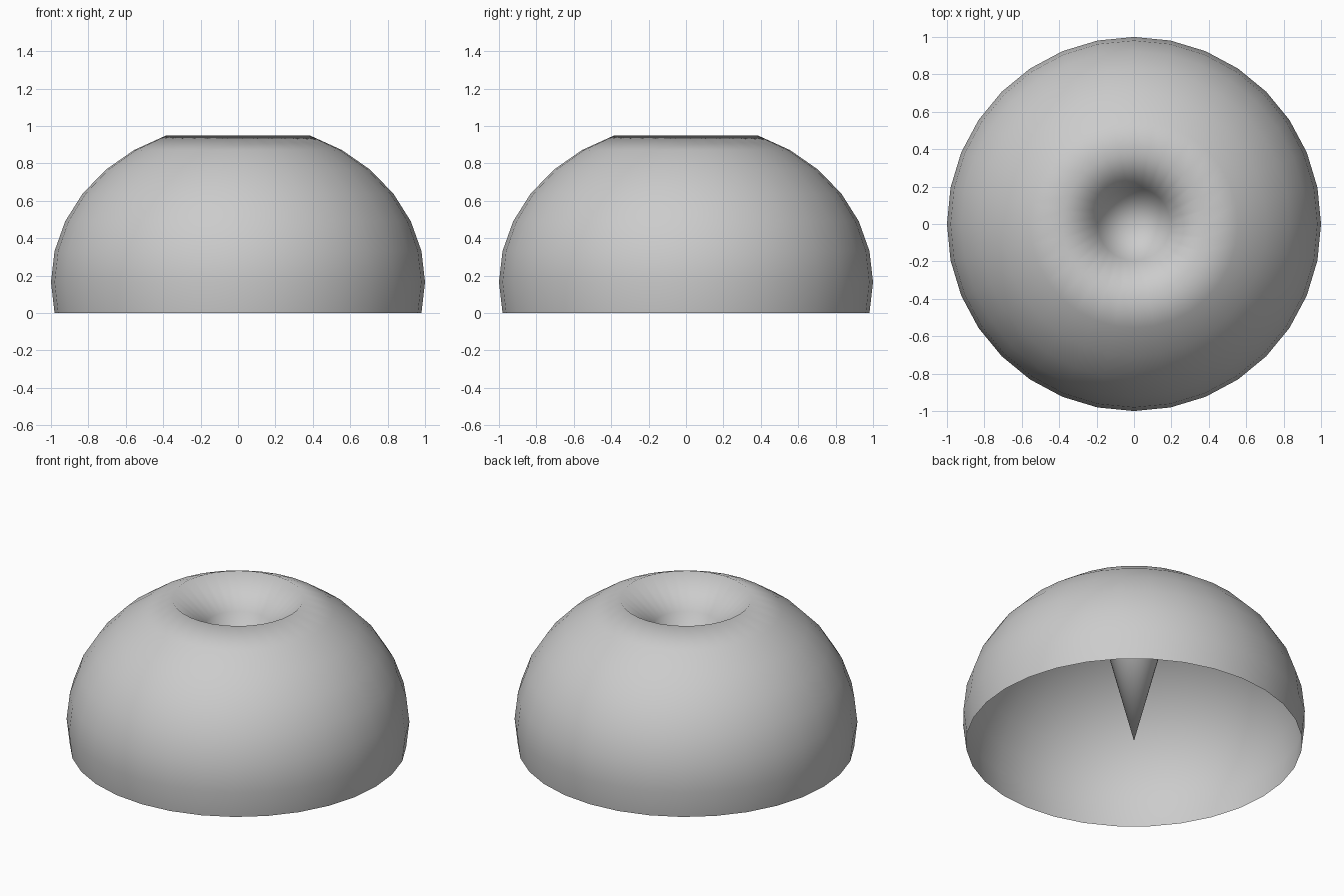
import bpy, bmesh, math

if "Cube" in bpy.data.objects:
    bpy.data.objects.remove(bpy.data.objects["Cube"])

CENTRE, HEIGHT = 0.166, 0.849   # equator level and vertical radius

# Sphere with the lower part removed, leaving the base open
bm = bmesh.new()
bmesh.ops.create_uvsphere(bm, u_segments=32, v_segments=16, radius=1.0)
cut = -math.sin(math.radians(11.25)) - 0.02
bmesh.ops.delete(bm, geom=[v for v in bm.verts if v.co.z < cut], context='VERTS')

# Squash, lift onto the floor, and push the crown down into a pointed funnel
for v in bm.verts:
    r = math.hypot(v.co.x, v.co.y)
    z = v.co.z
    v.co.z = CENTRE + HEIGHT * z
    if z > 0.95:
        v.co.z = 0.013 if r < 0.01 else 0.775
base = min(v.co.z for v in bm.verts)
for v in bm.verts:
    v.co.z -= base
for f in bm.faces:
    f.smooth = True

mesh = bpy.data.meshes.new("dented_dome")
bm.to_mesh(mesh)
bm.free()
dome = bpy.data.objects.new("dented_dome", mesh)
bpy.context.collection.objects.link(dome)
